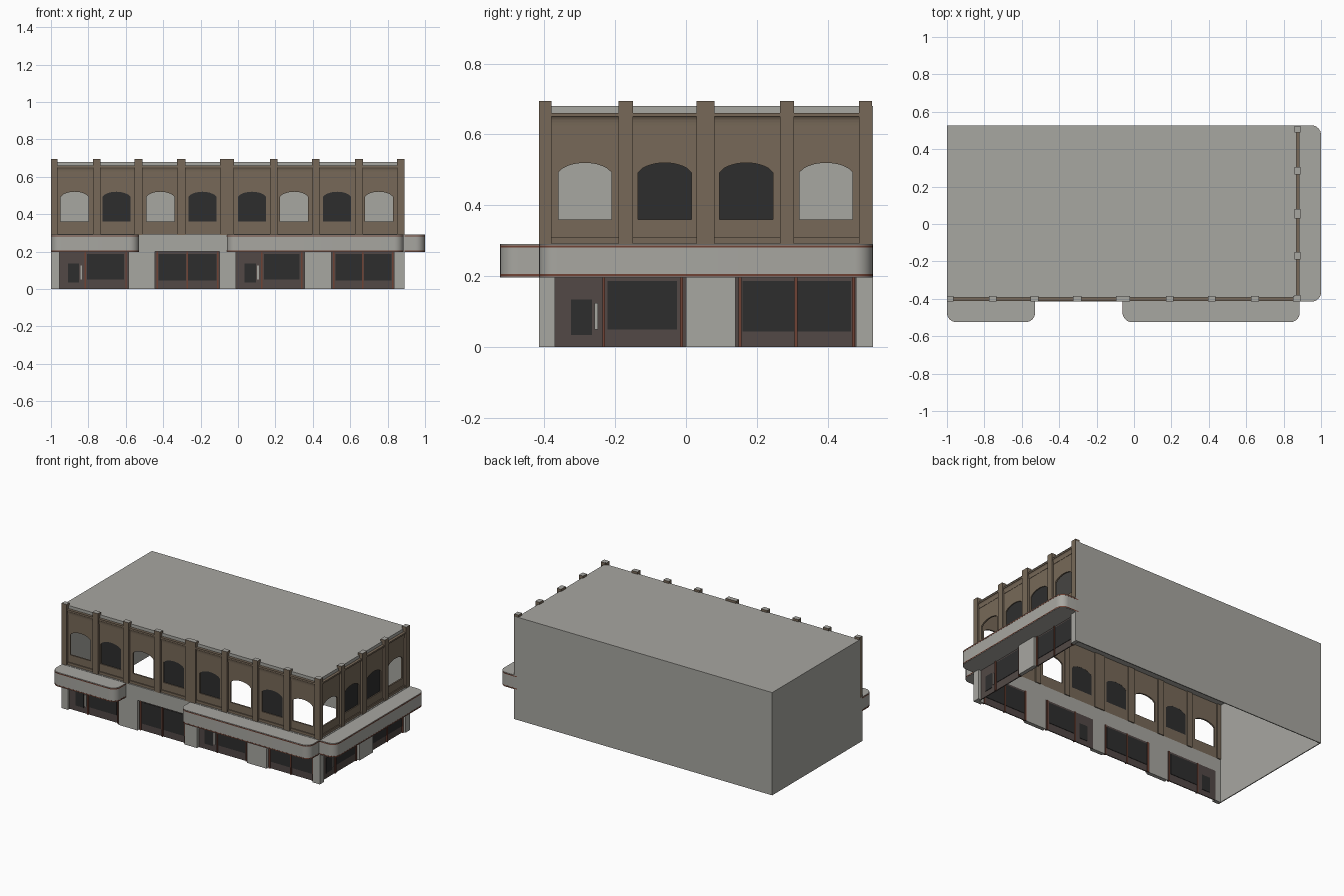
import bpy, bmesh, math
from mathutils import Vector

cube = bpy.data.objects.get("Cube")
if cube:
    bpy.data.objects.remove(cube, do_unlink=True)


def material(name, rgb):
    m = bpy.data.materials.new(name)
    m.use_nodes = True
    m.diffuse_color = (*rgb, 1)
    m.node_tree.nodes["Principled BSDF"].inputs["Base Color"].default_value = (*rgb, 1)
    return m


concrete = material("concrete grey", (0.39, 0.385, 0.355))
brick = material("brown brick", (0.185, 0.141, 0.098))
glass = material("dark glass", (0.027, 0.027, 0.027))
panel = material("dark brown panel", (0.085, 0.066, 0.061))
trim = material("red brown trim", (0.16, 0.055, 0.035))


# Facade frames: u along the wall, d outward, z up
def front(u, d, z):
    return Vector((u, -0.39 - d, z))


def right(u, d, z):
    return Vector((0.865 + d, u, z))


def prism(bm, points, shift):
    bottom = [bm.verts.new(p) for p in points]
    top = [bm.verts.new(p + shift) for p in points]
    bm.faces.new(bottom)
    bm.faces.new(top)
    n = len(points)
    for i in range(n):
        j = (i + 1) % n
        bm.faces.new((bottom[i], bottom[j], top[j], top[i]))


def plate(bm, frame, outline, d0, d1):
    """Extrude a (u, z) outline outward from d0 to d1."""
    prism(bm, [frame(u, d0, z) for u, z in outline], frame(0, d1, 0) - frame(0, d0, 0))


def box(bm, frame, u0, u1, d0, d1, z0, z1):
    plate(bm, frame, [(u0, z0), (u1, z0), (u1, z1), (u0, z1)], d0, d1)


def finish(bm, name, mats, grey_tops=False):
    bmesh.ops.recalc_face_normals(bm, faces=bm.faces)
    if grey_tops:
        for f in bm.faces:
            f.material_index = int(f.normal.z > 0.9)
    mesh = bpy.data.meshes.new(name)
    bm.to_mesh(mesh)
    bm.free()
    for m in mats:
        mesh.materials.append(m)
    obj = bpy.data.objects.new(name, mesh)
    bpy.context.collection.objects.link(obj)
    return obj


SILL, SPRING, CROWN, WALL_TOP, ROOF = 0.36, 0.493, 0.52, 0.66, 0.68
HALF = 0.075


def arch(c):
    """Window outline from the left sill over the arch to the right sill."""
    pts = [(c - HALF, SILL)]
    for i in range(13):
        t = -1 + i / 6
        pts.append((c + HALF * t, SPRING + (CROWN - SPRING) * (1 - t * t) ** 0.7))
    return pts + [(c + HALF, SILL)]


def upper_storey(name, frame, pilasters, windows, glazed):
    # Pilasters with pale tops
    bm = bmesh.new()
    for a, b in pilasters:
        box(bm, frame, a, b, -0.006, 0.025, 0.29, 0.695)
    finish(bm, name + "_pilasters", [brick, concrete], True)
    # Wall bays with arched openings, ledge and curved cornice
    wall, ledge, cornice, panes = (bmesh.new() for _ in range(4))
    cove = [(0, 0.622), (0.012, 0.622)]
    for i in range(6):
        a = math.radians(18 * i)
        cove.append((0.012 + 0.007 * (1 - math.cos(a)), 0.626 + 0.024 * math.sin(a)))
    cove += [(0.021, 0.65), (0.021, WALL_TOP), (0, WALL_TOP)]
    for i, c in enumerate(windows):
        a, b = pilasters[i][1] - 0.004, pilasters[i + 1][0] + 0.004
        box(wall, frame, a, b, 0, 0.01, 0.29, SILL)
        outline = [(a, SILL)] + arch(c) + [(b, SILL), (b, WALL_TOP), (a, WALL_TOP)]
        plate(wall, frame, outline, 0, 0.01)
        box(ledge, frame, a, b, 0.005, 0.016, 0.29, 0.31)
        prism(cornice, [frame(a, d, z) for d, z in cove], frame(b, 0, 0) - frame(a, 0, 0))
        if i in glazed:
            plate(panes, frame, arch(c), 0.001, 0.004)
    finish(wall, name + "_upper_wall", [brick])
    finish(ledge, name + "_ledge", [brick])
    finish(cornice, name + "_cornice", [brick])
    finish(panes, name + "_arched_panes", [glass])


def ground_storey(name, frame, piers, bays):
    # Concrete piers and the beam above them
    bm = bmesh.new()
    for a, b in piers:
        box(bm, frame, a, b, 0, 0.025, 0, 0.2)
    box(bm, frame, piers[0][0], piers[-1][1], 0, 0.025, 0.2, 0.293)
    finish(bm, name + "_piers_and_beam", [concrete])
    # Shopfronts: backing panel, glazing, frames and doors
    back, panes, bars, pulls = (bmesh.new() for _ in range(4))
    for i, door in enumerate(bays):
        a, b = piers[i][1], piers[i + 1][0]
        box(back, frame, a, b, 0, 0.006, 0, 0.2)
        if door:
            split = a + 0.138
            box(panes, frame, a + 0.045, a + 0.105, -0.003, 0.009, 0.035, 0.135)
            box(panes, frame, split + 0.01, b - 0.025, -0.003, 0.009, 0.05, 0.187)
            box(pulls, frame, a + 0.112, a + 0.122, 0.004, 0.011, 0.05, 0.125)
            posts = (split, b - 0.013)
        else:
            split = (a + b) / 2
            box(panes, frame, a + 0.02, split - 0.005, -0.003, 0.009, 0.045, 0.187)
            box(panes, frame, split + 0.005, b - 0.015, -0.003, 0.009, 0.045, 0.187)
            posts = (a + 0.012, split, b - 0.008)
        for p in posts:
            box(bars, frame, p - 0.004, p + 0.004, -0.005, 0.014, 0, 0.2)
    finish(back, name + "_shop_panels", [panel])
    finish(panes, name + "_shop_glass", [glass])
    finish(bars, name + "_shop_frames", [trim])
    finish(pulls, name + "_door_pulls", [concrete])


def canopy(name, frame, u0, u1):
    depth, r = 0.134, 0.05

    def layer(part, mat, grow, z0, z1):
        pts = [(u0 - grow, 0.005)]
        for c, start in ((u0 + r, 180), (u1 - r, 90)):
            for i in range(9):
                a = math.radians(start - i * 90 / 8)
                pts.append((c + (r + grow) * math.cos(a), depth - r + (r + grow) * math.sin(a)))
        pts.append((u1 + grow, 0.005))
        bm = bmesh.new()
        prism(bm, [frame(u, d, z0) for u, d in pts], Vector((0, 0, z1 - z0)))
        obj = finish(bm, name + part, [mat])
        bpy.ops.object.select_all(action="DESELECT")
        obj.select_set(True)
        bpy.context.view_layer.objects.active = obj
        bpy.ops.object.shade_smooth_by_angle()

    layer("_body", concrete, 0, 0.197, 0.291)
    layer("_lower_trim", trim, 0.001, 0.2, 0.206)
    layer("_upper_trim", trim, 0.001, 0.281, 0.287)


# Upper floors
upper_storey("front", front,
             [(-1, -0.965), (-0.775, -0.735), (-0.553, -0.51), (-0.325, -0.28), (-0.097, -0.022),
              (0.17, 0.21), (0.395, 0.435), (0.625, 0.667), (0.85, 0.89)],
             [-0.873, -0.65, -0.415, -0.19, 0.075, 0.3, 0.53, 0.753], {1, 3, 4, 6})
upper_storey("side", right,
             [(-0.415, -0.38), (-0.19, -0.15), (0.03, 0.08), (0.265, 0.305), (0.488, 0.525)],
             [-0.285, -0.06, 0.17, 0.395], {1, 2})

# Ground floors
ground_storey("front", front,
              [(-1, -0.955), (-0.585, -0.445), (-0.1, -0.01), (0.355, 0.5), (0.835, 0.89)],
              [True, False, True, False])
ground_storey("side", right, [(-0.415, -0.37), (0, 0.14), (0.48, 0.525)], [True, False])

# Canopies
canopy("front_right_canopy", front, -0.999, -0.53)
canopy("front_left_canopy", front, -0.06, 0.885)
canopy("side_canopy", right, -0.414, 0.526)

# Plain roof, back wall and end wall; the shell is open underneath
for name, (x0, x1, y0, y1, z0, z1) in {
        "roof": (-1, 0.868, -0.393, 0.527, WALL_TOP, ROOF),
        "back_wall": (-1, 0.888, 0.521, 0.527, 0, ROOF),
        "end_wall": (-1, -0.994, -0.39, 0.527, 0, ROOF)}.items():
    bm = bmesh.new()
    prism(bm, [Vector(p) for p in ((x0, y0, z0), (x1, y0, z0), (x1, y1, z0), (x0, y1, z0))],
          Vector((0, 0, z1 - z0)))
    finish(bm, name, [concrete])
